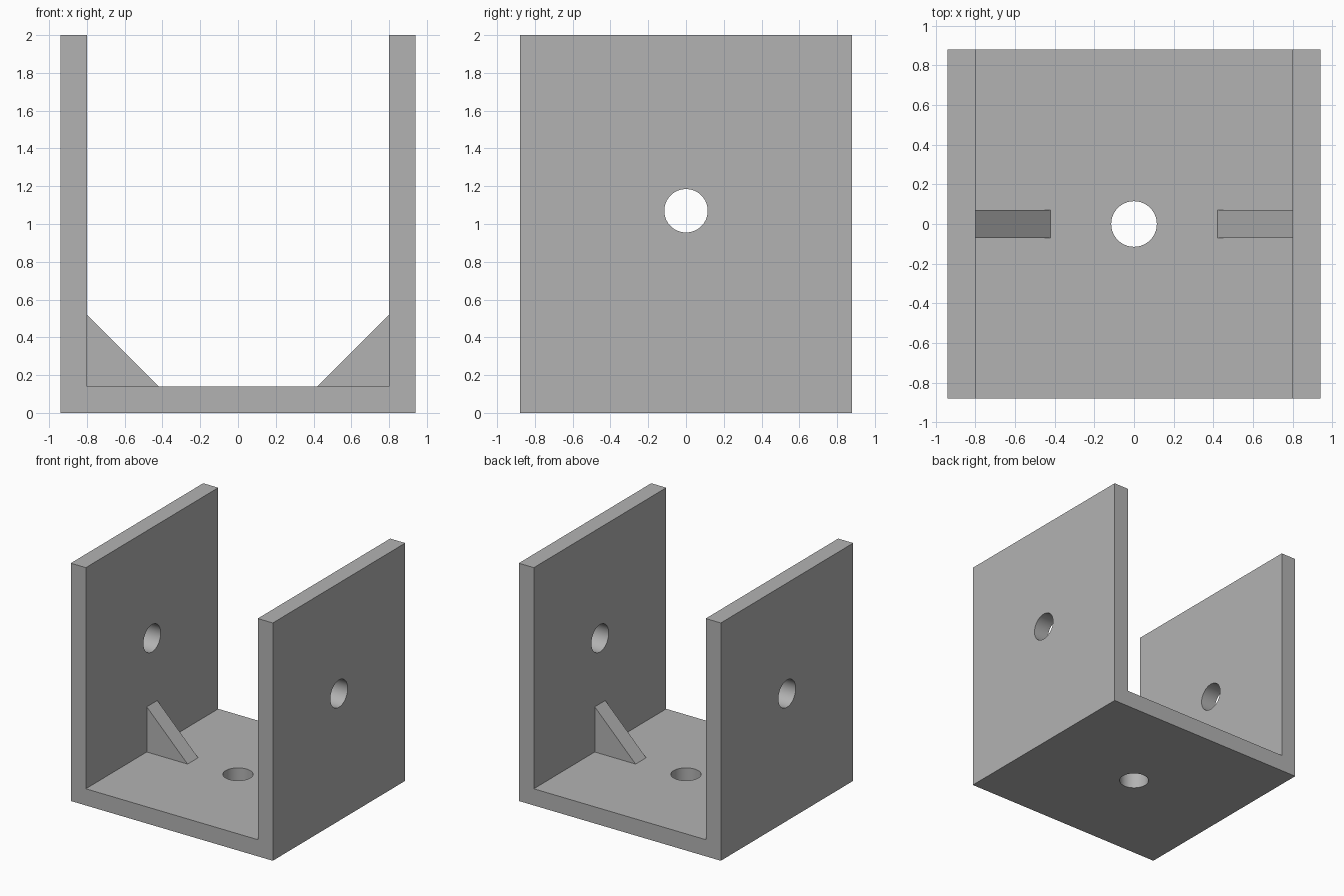
import bpy
import bmesh
from math import pi, radians
from mathutils import Matrix

default_cube = bpy.data.objects.get("Cube")
if default_cube:
    bpy.data.objects.remove(default_cube, do_unlink=True)

HALF_W, HALF_D, HEIGHT = 0.94, 0.88, 2.0
WALL = 0.14
INNER = HALF_W - WALL
HOLE_R, HOLE_Z = 0.115, 1.07
GUSSET = 0.38

grey = bpy.data.materials.new("plain grey")
grey.use_nodes = True
grey.diffuse_color = (0.45, 0.45, 0.45, 1)
grey.node_tree.nodes["Principled BSDF"].inputs["Base Color"].default_value = grey.diffuse_color


def make_object(name, bm):
    bmesh.ops.recalc_face_normals(bm, faces=bm.faces)
    mesh = bpy.data.meshes.new(name)
    bm.to_mesh(mesh)
    bm.free()
    mesh.materials.append(grey)
    obj = bpy.data.objects.new(name, mesh)
    bpy.context.collection.objects.link(obj)
    return obj


def extrude_profile(name, profile, half_depth):
    """Extrude an x-z outline symmetrically along y."""
    bm = bmesh.new()
    face = bm.faces.new([bm.verts.new((x, -half_depth, z)) for x, z in profile])
    result = bmesh.ops.extrude_face_region(bm, geom=[face])
    verts = [v for v in result["geom"] if isinstance(v, bmesh.types.BMVert)]
    bmesh.ops.translate(bm, verts=verts, vec=(0, 2 * half_depth, 0))
    return make_object(name, bm)


def drill(target, matrix, length):
    """Cut a round hole through the target."""
    bm = bmesh.new()
    bmesh.ops.create_cone(bm, cap_ends=True, segments=64, radius1=HOLE_R,
                          radius2=HOLE_R, depth=length, matrix=matrix)
    cutter = make_object("hole_cutter", bm)
    cutter.hide_render = True
    mod = target.modifiers.new("hole", "BOOLEAN")
    mod.operation = "DIFFERENCE"
    mod.solver = "EXACT"
    mod.object = cutter
    bpy.context.view_layer.objects.active = target
    bpy.ops.object.modifier_apply(modifier=mod.name)
    bpy.data.objects.remove(cutter, do_unlink=True)


# U-shaped body: floor and two side walls
half = [(HALF_W, 0), (HALF_W, HEIGHT), (INNER, HEIGHT), (INNER, WALL)]
body = extrude_profile("bracket_body", half + [(-x, z) for x, z in reversed(half)], HALF_D)

# Bolt holes through both walls and the floor
drill(body, Matrix.Translation((0, 0, HOLE_Z)) @ Matrix.Rotation(pi / 2, 4, "Y"), 3)
drill(body, Matrix.Translation((0, 0, WALL / 2)), 0.5)

# Smooth hole walls, sharp plate edges
bpy.ops.object.select_all(action="DESELECT")
body.select_set(True)
bpy.context.view_layer.objects.active = body
bpy.ops.object.shade_smooth_by_angle(angle=radians(30))

# Triangular corner braces
for side, name in ((1, "left_gusset"), (-1, "right_gusset")):
    extrude_profile(name, [(side * INNER, WALL), (side * INNER, WALL + GUSSET),
                           (side * (INNER - GUSSET), WALL)], WALL / 2)
